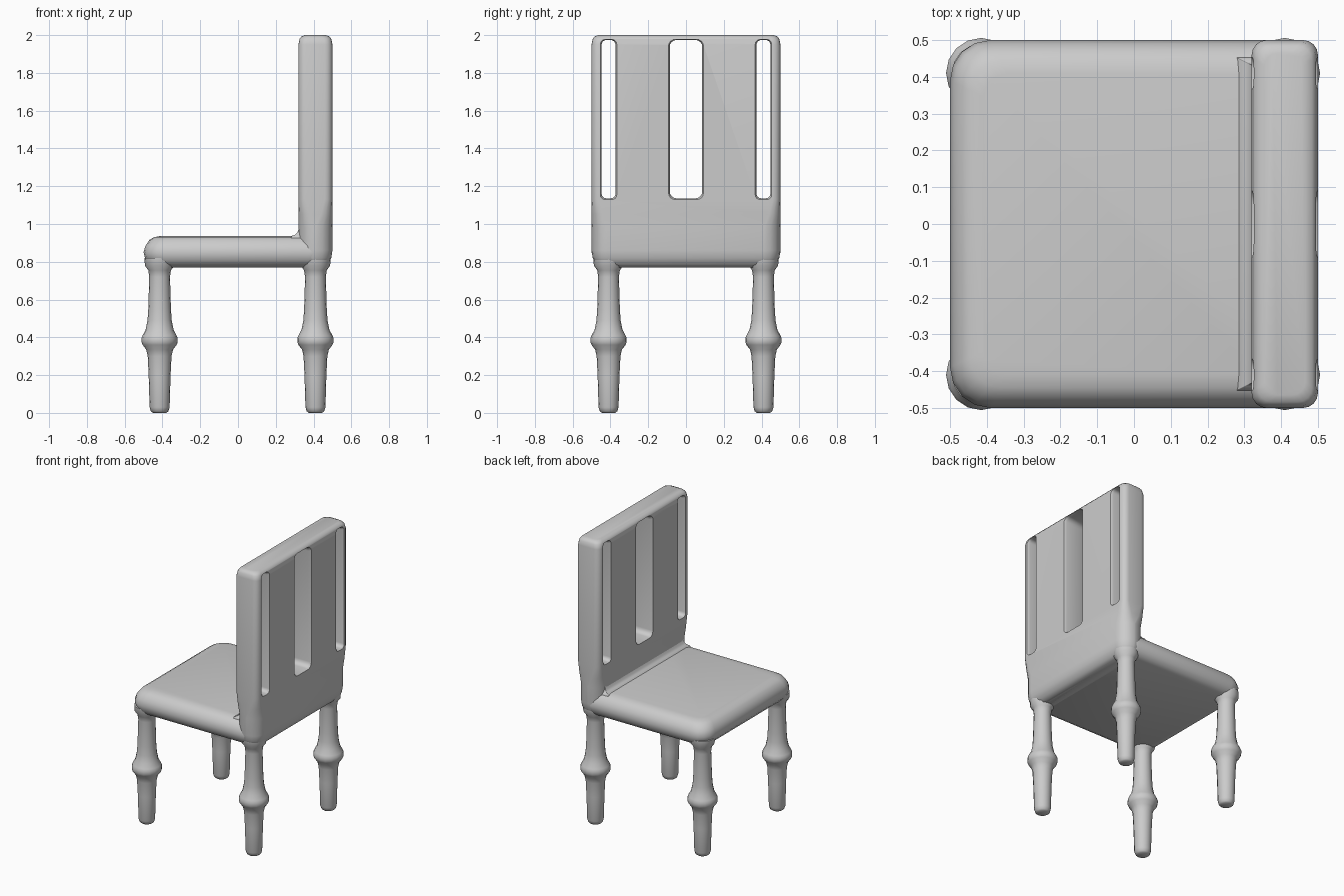
import bpy, bmesh
from math import cos, sin, pi, radians
from mathutils import Vector

if "Cube" in bpy.data.objects:
    bpy.data.objects.remove(bpy.data.objects["Cube"])

grey = bpy.data.materials.new("plain grey")
grey.use_nodes = True
grey.diffuse_color = (0.6, 0.6, 0.6, 1)
grey.node_tree.nodes["Principled BSDF"].inputs["Base Color"].default_value = (0.6, 0.6, 0.6, 1)


def loft(name, centre, sections, steps=5, along_x=False):
    """Skin rounded rectangles (height, half width, half depth, corner radius)."""
    bm = bmesh.new()
    rings = []
    for h, a, b, r in sections:
        ring = []
        for k, (sx, sy) in enumerate([(1, 1), (-1, 1), (-1, -1), (1, -1)]):
            for i in range(steps):
                t = (k + i / (steps - 1)) * pi / 2
                u = sx * (a - r) + r * cos(t)
                v = sy * (b - r) + r * sin(t)
                p = (h, u, v) if along_x else (u, v, h)
                ring.append(bm.verts.new(Vector(p) + Vector(centre)))
        rings.append(ring)
    n = len(rings[0])
    for low, high in zip(rings, rings[1:]):
        for i in range(n):
            j = (i + 1) % n
            bm.faces.new((low[i], low[j], high[j], high[i]))
    bm.faces.new(rings[0][::-1])
    bm.faces.new(rings[-1])
    bmesh.ops.remove_doubles(bm, verts=bm.verts, dist=0.0002)
    bmesh.ops.recalc_face_normals(bm, faces=bm.faces)
    mesh = bpy.data.meshes.new(name)
    bm.to_mesh(mesh)
    bm.free()
    mesh.materials.append(grey)
    ob = bpy.data.objects.new(name, mesh)
    bpy.context.collection.objects.link(ob)
    return ob


def smooth(ob):
    bpy.ops.object.select_all(action='DESELECT')
    ob.select_set(True)
    bpy.context.view_layer.objects.active = ob
    bpy.ops.object.shade_smooth_by_angle(angle=radians(50))


# Seat cushion: a slab with soft edges
seat_edge = [(0.77, 0.06), (0.785, 0.03), (0.81, 0.01), (0.85, 0), (0.885, 0.01),
             (0.915, 0.03), (0.93, 0.055), (0.937, 0.09)]
seat = loft("seat", (-0.005, 0, 0),
            [(z, 0.495 - d, 0.5 - d, 0.11 - d / 2) for z, d in seat_edge])
smooth(seat)

# Backrest: rounder at the base, crisper above
back_edge = [(0.77, 0.05, 0.04), (0.785, 0.025, 0.06), (0.82, 0.006, 0.08), (0.86, 0, 0.085),
             (0.98, 0, 0.085), (1.05, 0, 0.06), (1.13, 0, 0.04), (1.95, 0, 0.04),
             (1.98, 0.006, 0.04), (1.993, 0.016, 0.04), (2.0, 0.035, 0.035)]
back = loft("backrest", (0.41, 0, 0),
            [(z, 0.09 - d, 0.5 - d, r) for z, d, r in back_edge])

# Three slots through the backrest
for side, y, half, r in [("right", -0.41, 0.037, 0.025), ("middle", 0, 0.086, 0.035),
                         ("left", 0.41, 0.037, 0.025)]:
    cutter = loft(side + "_slot_cutter", (0.41, y, 1.555),
                  [(x, half + f, 0.419 + f, r) for x, f in
                   [(-0.1, 0.012), (-0.085, 0.004), (-0.07, 0),
                    (0.07, 0), (0.085, 0.004), (0.1, 0.012)]], along_x=True)
    cut = back.modifiers.new(side + " slot", 'BOOLEAN')
    cut.operation = 'DIFFERENCE'
    cut.solver = 'EXACT'
    cut.object = cutter
    bpy.context.view_layer.objects.active = back
    bpy.ops.object.modifier_apply(modifier=cut.name)
    bpy.data.objects.remove(cutter)
smooth(back)

# Cove where the seat meets the backrest
cove_edge = [(0.925, 0.045), (0.937, 0.04), (0.944, 0.022), (0.956, 0.01), (0.985, 0)]
cove = loft("seat_cove", (0.325, 0, 0), [(z, w, 0.43 + w / 2, 0.001) for z, w in cove_edge])
smooth(cove)

# Four turned legs with a raised collar
leg_profile = [(0, 0.035), (0.008, 0.046), (0.03, 0.053), (0.2, 0.058), (0.3, 0.063),
               (0.335, 0.071), (0.36, 0.09), (0.375, 0.096), (0.395, 0.096), (0.41, 0.09),
               (0.44, 0.074), (0.49, 0.064), (0.55, 0.06), (0.72, 0.055), (0.755, 0.06),
               (0.78, 0.078), (0.82, 0.08)]
for x, end in [(-0.415, "front"), (0.41, "back")]:
    for y, side in [(-0.41, "right"), (0.41, "left")]:
        leg = loft(f"{end}_{side}_leg", (x, y, 0), [(z, r, r, r) for z, r in leg_profile])
        smooth(leg)
